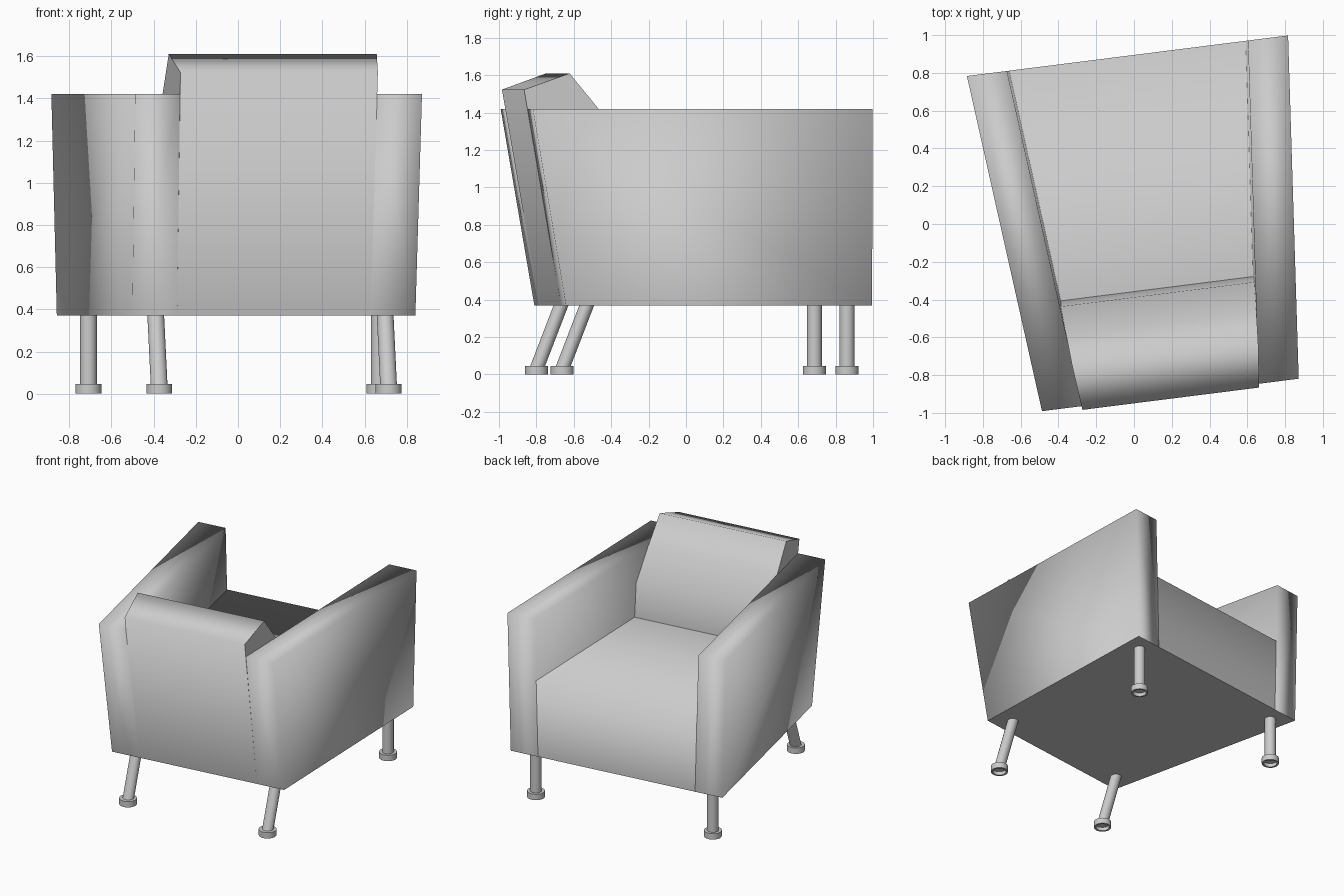
import bpy
import bmesh
from math import radians
from mathutils import Matrix, Vector

cube = bpy.data.objects.get("Cube")
if cube:
    bpy.data.objects.remove(cube, do_unlink=True)

# One neutral upholstery colour
GREY = (0.6, 0.6, 0.6, 1)
mat = bpy.data.materials.new("light_grey")
mat.use_nodes = True
mat.diffuse_color = GREY
mat.node_tree.nodes["Principled BSDF"].inputs["Base Color"].default_value = GREY

# The whole chair is turned slightly about z and shifted sideways
PLACE = Matrix.Rotation(radians(7.2), 4, "Z") @ Matrix.Translation((0.0775, 0, 0))
BASE, ARM_TOP, SEAT_TOP = 0.37, 1.42, 0.95
FRONT, ARM_WIDTH = 0.888, 0.214


def outer(y, z):
    """Half width of the body, which widens to the front and upwards."""
    return 0.685 + 0.095 * (y + 0.922) - 0.026 * (ARM_TOP - z) / (ARM_TOP - BASE)


def inner(y, z):
    """Half width of the space between the arms."""
    return outer(y, z) - ARM_WIDTH


def finish(bm, name):
    bmesh.ops.recalc_face_normals(bm, faces=bm.faces)
    bm.transform(PLACE)
    mesh = bpy.data.meshes.new(name)
    bm.to_mesh(mesh)
    bm.free()
    mesh.materials.append(mat)
    obj = bpy.data.objects.new(name, mesh)
    bpy.context.collection.objects.link(obj)
    return obj


def slab(name, profile, left, right, is_sharp):
    """Side profile (y, z) spanned between two x functions."""
    bm = bmesh.new()
    a = [bm.verts.new((left(y, z), y, z)) for y, z in profile]
    b = [bm.verts.new((right(y, z), y, z)) for y, z in profile]
    bm.faces.new(a)
    bm.faces.new(b[::-1])
    n = len(profile)
    for i in range(n):
        j = (i + 1) % n
        bm.faces.new((a[i], b[i], b[j], a[j]))
    for f in bm.faces:
        f.smooth = True
    for e in bm.edges:
        p, q = (v.co for v in e.verts)
        at_base = max(p.z, q.z) < BASE + 0.01
        if at_base or is_sharp(p, q):
            e.smooth = False
    return finish(bm, name)


# Arms: soft corners, with a crisp seam where they meet the back
arm_profile = [(-0.742, BASE), (FRONT, BASE), (FRONT, ARM_TOP), (-0.922, ARM_TOP)]


def arm_seam(p, q):
    return all(v.y < 0 and abs(abs(v.x) - inner(v.y, v.z)) < 0.01 for v in (p, q))


for side, s in (("left", 1), ("right", -1)):
    slab(side + "_arm", arm_profile,
         lambda y, z: s * inner(y, z), lambda y, z: s * outer(y, z), arm_seam)


# Seat and backrest fill the space between the arms
def on_end(p, q):
    return p.x * q.x > 0


def minus_inner(y, z):
    return -inner(y, z)


seat_profile = [(-0.355, BASE), (FRONT, BASE), (FRONT, SEAT_TOP), (-0.355, SEAT_TOP)]
slab("seat", seat_profile, minus_inner, inner,
     lambda p, q: on_end(p, q) or max(p.y, q.y) < 0)

back_profile = [(-0.742, BASE), (-0.355, BASE), (-0.355, SEAT_TOP), (-0.385, 1.2),
                (-0.545, ARM_TOP), (-0.70, 1.61), (-0.942, 1.523)]
slab("backrest", back_profile, minus_inner, inner, on_end)


# Round legs, the rear pair raked backwards, on hollow feet
def leg(name, x, y_top, y_foot):
    bm = bmesh.new()
    res = bmesh.ops.create_cone(bm, cap_ends=True, segments=24, radius1=0.04,
                                radius2=0.04, depth=1)
    for v in res["verts"]:
        top = v.co.z > 0
        v.co.y += y_top if top else y_foot
        v.co.x += x
        v.co.z = BASE + 0.01 if top else 0.03
    for f in bm.faces:
        f.smooth = len(f.verts) == 4
    finish(bm, name + "_leg")

    bm = bmesh.new()
    bmesh.ops.create_cone(bm, cap_ends=True, segments=24, radius1=0.062,
                          radius2=0.062, depth=0.045,
                          matrix=Matrix.Translation((x, y_foot, 0.0225)))
    bottom = min(bm.faces, key=lambda f: f.calc_center_median().z)
    bmesh.ops.inset_region(bm, faces=[bottom], thickness=0.014)
    walls = bmesh.ops.extrude_face_region(bm, geom=[bottom])["geom"]
    bmesh.ops.delete(bm, geom=[bottom], context="FACES_ONLY")
    bmesh.ops.translate(bm, vec=Vector((0, 0, 0.028)),
                        verts=[g for g in walls if isinstance(g, bmesh.types.BMVert)])
    foot = finish(bm, name + "_foot")
    bpy.ops.object.select_all(action="DESELECT")
    bpy.context.view_layer.objects.active = foot
    foot.select_set(True)
    bpy.ops.object.shade_smooth_by_angle(angle=radians(40))


for side, s in (("left", 1), ("right", -1)):
    leg("front_" + side, s * 0.695, 0.77, 0.77)
    leg("rear_" + side, s * 0.548, -0.61, -0.746)
